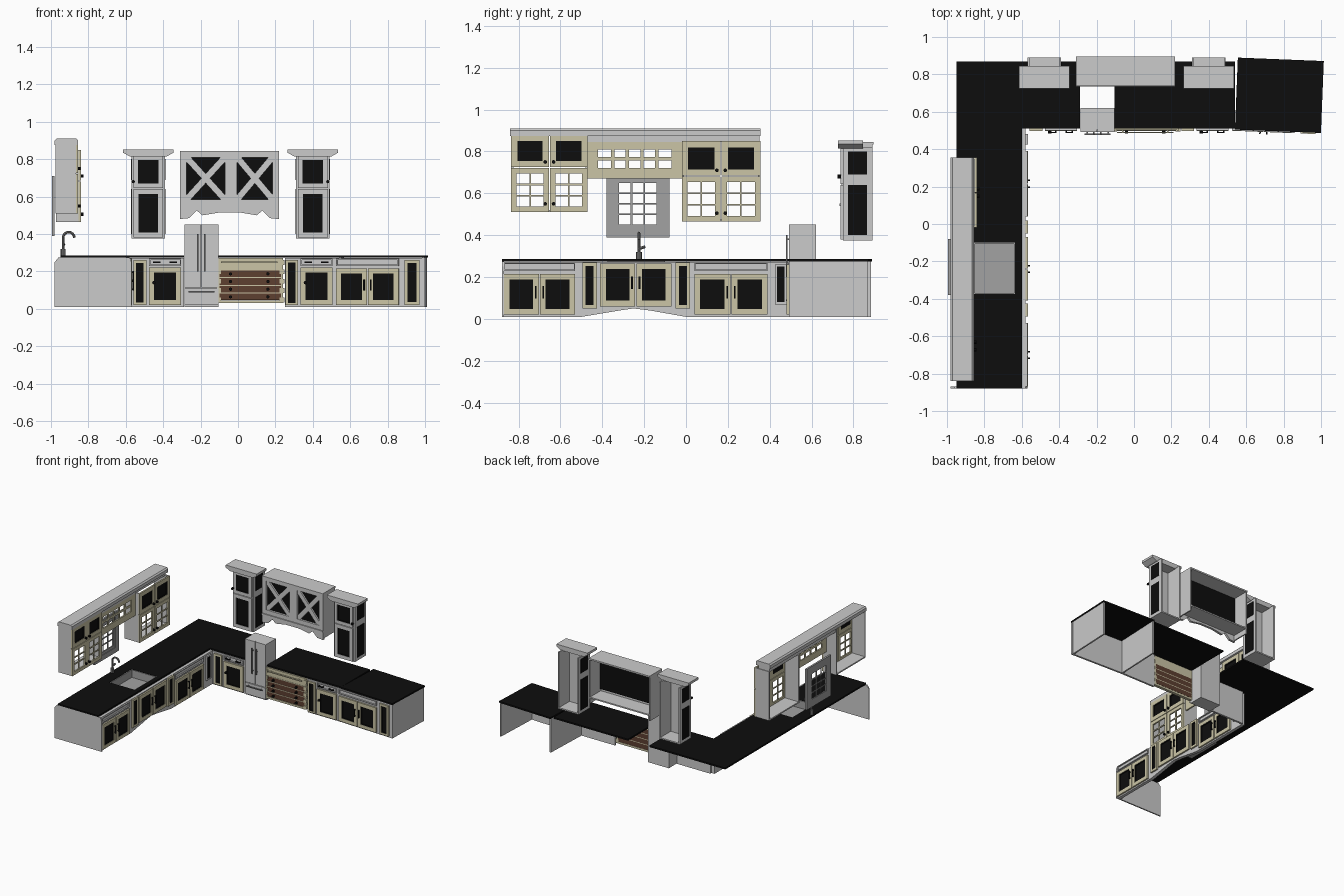
import bpy
import bmesh
from math import sin, cos, pi
from mathutils import Vector, Matrix

default_cube = bpy.data.objects.get("Cube")
if default_cube:
    bpy.data.objects.remove(default_cube, do_unlink=True)

COLOURS = {
    "light_grey": (.6, .6, .6),
    "window_grey": (.36, .36, .36),
    "cream": (.6, .56, .38),
    "black": (.004, .004, .004),
    "wood_brown": (.11, .05, .03),
    "faucet_grey": (.2, .2, .2),
}
materials = {}
for label, rgb in COLOURS.items():
    material = bpy.data.materials.new(label)
    material.use_nodes = True
    material.diffuse_color = (*rgb, 1)
    material.node_tree.nodes["Principled BSDF"].inputs["Base Color"].default_value = (*rgb, 1)
    materials[label] = material

parts = {}


# Walls map (along, outward, up) to world space
def left_wall(face):
    return lambda along, out, up: Vector((face + out, along, up))


def back_wall(face, turn=0):
    pivot = Vector((.54, .51, 0))
    spin = Matrix.Rotation(turn, 3, "Z")
    return lambda along, out, up: pivot + spin @ (Vector((along, face - out, up)) - pivot)


# Extruded outline, gathered into one object per name and colour
def prism(name, colour, wall, outline, inner, outer):
    bm = parts.setdefault((name, colour), bmesh.new())
    back = [bm.verts.new(wall(a, inner, z)) for a, z in outline]
    front = [bm.verts.new(wall(a, outer, z)) for a, z in outline]
    faces = [bm.faces.new(back), bm.faces.new(front)]
    for i in range(len(outline)):
        j = (i + 1) % len(outline)
        faces.append(bm.faces.new((back[i], back[j], front[j], front[i])))
    bmesh.ops.recalc_face_normals(bm, faces=faces)


def box(name, colour, wall, a0, a1, z0, z1, inner, outer):
    prism(name, colour, wall, [(a0, z0), (a1, z0), (a1, z1), (a0, z1)], inner, outer)


def frame(name, colour, wall, a0, a1, z0, z1, rim, inner=0, outer=.012):
    box(name, colour, wall, a0, a0 + rim, z0, z1, inner, outer)
    box(name, colour, wall, a1 - rim, a1, z0, z1, inner, outer)
    box(name, colour, wall, a0 + rim, a1 - rim, z0, z0 + rim, inner, outer)
    box(name, colour, wall, a0 + rim, a1 - rim, z1 - rim, z1, inner, outer)


def door(name, wall, a0, a1, z0, z1, rim=.027, colour="cream"):
    frame(name, colour, wall, a0, a1, z0, z1, rim)
    box(name + "_panel", "black", wall, a0 + rim, a1 - rim, z0 + rim, z1 - rim, 0, .005)
    frame(name + "_bead", "black", wall, a0 + rim, a1 - rim, z0 + rim, z1 - rim, .006, 0, .01)


def grille(name, colour, wall, a0, a1, z0, z1, rim, columns, rows, inner=0, outer=.012, bar=.004):
    frame(name, colour, wall, a0, a1, z0, z1, rim, inner, outer)
    a0, a1, z0, z1 = a0 + rim, a1 - rim, z0 + rim, z1 - rim
    for i in range(1, columns):
        a = a0 + (a1 - a0) * i / columns
        box(name, colour, wall, a - bar, a + bar, z0, z1, inner, outer - .004)
    for i in range(1, rows):
        z = z0 + (z1 - z0) * i / rows
        box(name, colour, wall, a0, a1, z - bar, z + bar, inner, outer - .004)


def knob(wall, a, z):
    ring = [(a + .009 * cos(i * pi / 4), z + .009 * sin(i * pi / 4)) for i in range(8)]
    prism("knobs", "black", wall, ring, .01, .026)


def pull(wall, a, z, length, colour="black", upright=True, start=.008):
    half, thin = length / 2, .004
    w, h = (thin, half) if upright else (half, thin)
    box("pulls", colour, wall, a - w, a + w, z - h, z + h, start + .009, start + .016)
    for s in (-.8, .8):
        ca, cz = (a, z + s * half) if upright else (a + s * half, z)
        box("pulls", colour, wall, ca - thin, ca + thin, cz - thin, cz + thin, start, start + .01)


def drawer(wall, a0, a1):
    frame("drawer_front", "light_grey", wall, a0, a1, .23, .268, .006, 0, .01)


def double_base(wall, a0, a1, z0=.02, z1=.215):
    mid = (a0 + a1) / 2
    door("base_door", wall, a0, mid - .003, z0, z1)
    door("base_door", wall, mid + .003, a1, z0, z1)
    for side in (-.018, .018):
        pull(wall, mid + side, (z0 + z1) / 2 + .01, .06)


# Base fronts
left_base = left_wall(-.58)
back_base = back_wall(.51)
turned_base = back_wall(.51, -.04)
arch = [(-.88, .01), (-.5, .01), (-.32, .04), (-.25, .05), (-.17, .04), (0, .01),
        (.51, .01), (.51, .272), (-.88, .272)]
prism("left_base_front", "light_grey", left_base, arch, -.025, 0)
for a0, a1 in ((-.58, -.29), (.25, .54)):
    box("back_base_front", "light_grey", back_base, a0, a1, .01, .272, -.015, 0)
box("right_base_front", "light_grey", turned_base, .54, 1, .01, .272, -.015, 0)

# Left run doors, drawers and narrow pull-outs
double_base(left_base, -.87, -.53)
double_base(left_base, .04, .39)
double_base(left_base, -.41, -.07, .06, .265)
drawer(left_base, -.87, -.53)
drawer(left_base, .04, .39)
for a0 in (-.495, -.05):
    door("narrow_door", left_base, a0, a0 + .07, .05, .27, .016)
door("narrow_door", left_base, .425, .48, .07, .26, .01, "light_grey")

# Back run doors
door("narrow_door", back_base, -.56, -.49, .02, .26, .015)
door("base_door", back_base, -.475, -.305, .02, .22)
door("narrow_door", back_base, .255, .32, .02, .26, .012)
door("base_door", back_base, .335, .505, .02, .22)
for a0, a1 in ((-.475, -.305), (.335, .505)):
    drawer(back_base, a0, a1)
    for side in (.04, .13):
        pull(back_base, a0 + side, .25, .04, upright=False)
knob(back_base, -.45, .14)
knob(back_base, .36, .14)
double_base(turned_base, .525, .86)
drawer(turned_base, .525, .86)
door("narrow_door", turned_base, .89, .97, .02, .26, .016)

# End panels and partition
front_end = back_wall(-.88)
profile = [(-.98, .01), (-.57, .01), (-.57, .25), (-.58, .275), (-.96, .275), (-.98, .25)]
prism("left_end_panel", "light_grey", front_end, profile, -.01, 0)
for a0 in (.54, .985):
    box("right_cabinet_panel", "light_grey", turned_base, a0, a0 + .012, .01, .275, -.375, 0)

# Worktops around the sink opening and the refrigerator gap
flat = back_wall(0)
for a0, a1, y0, y1 in ((-.95, -.6, -.88, -.375), (-.95, -.6, -.1, .87), (-.95, -.855, -.375, -.1),
                       (-.635, -.6, -.375, -.1), (-.6, -.29, .51, .87), (-.105, .54, .51, .87)):
    box("worktop", "black", flat, a0, a1, .274, .286, -y1, -y0)
box("right_worktop", "black", turned_base, .54, 1, .274, .286, -.38, .005)

# Sink basin and faucet
grid = left_wall(0)
frame("sink_wall", "window_grey", flat, -.855, -.635, .225, .284, .006, .1, .375)
for y0 in (-.375, -.106):
    box("sink_side", "window_grey", grid, y0, y0 + .006, .225, .284, -.855, -.635)
parts.pop(("sink_wall", "window_grey")).free()
for x0 in (-.855, -.641):
    box("sink_side", "window_grey", grid, -.369, -.106, .225, .284, x0, x0 + .006)
box("sink_bottom", "window_grey", grid, -.375, -.1, .22, .225, -.855, -.635)


def tube(name, points, radius):
    curve = bpy.data.curves.new(name, "CURVE")
    curve.dimensions = "3D"
    curve.bevel_depth = radius
    curve.bevel_resolution = 2
    curve.use_fill_caps = True
    spline = curve.splines.new("POLY")
    spline.points.add(len(points) - 1)
    for point, position in zip(spline.points, points):
        point.co = (*position, 1)
    curve.materials.append(materials["faucet_grey"])
    obj = bpy.data.objects.new(name, curve)
    bpy.context.collection.objects.link(obj)
    bpy.ops.object.select_all(action="DESELECT")
    obj.select_set(True)
    bpy.context.view_layer.objects.active = obj
    bpy.ops.object.convert(target="MESH")
    bpy.ops.object.shade_smooth_by_angle()


bend = [(-.905 - .03 * cos(i * pi / 8), -.225, .38 + .03 * sin(i * pi / 8)) for i in range(9)]
tube("faucet_spout", [(-.935, -.225, .28)] + bend, .007)
tube("faucet_base", [(-.935, -.225, .28), (-.935, -.225, .32)], .014)
tube("faucet_handle", [(-.935, -.225, .335), (-.93, -.195, .345)], .007)

# Refrigerator
fridge = back_wall(.505)
box("refrigerator", "light_grey", fridge, -.285, -.105, .01, .45, -.115, 0)
for a0, a1, z0, z1 in ((-.285, -.198, .115, .45), (-.194, -.105, .115, .45), (-.285, -.105, .02, .11)):
    box("refrigerator_door", "light_grey", fridge, a0, a1, z0, z1, 0, .012)
for a in (-.215, -.178):
    pull(fridge, a, .3, .2, "faucet_grey", start=.012)
pull(fridge, -.195, .09, .14, "faucet_grey", False, .012)

# Range with wooden drawers and notched posts
box("range_top_rail", "cream", back_base, -.1, .23, .205, .272, -.01, .008)
box("range_bottom_rail", "cream", back_base, -.1, .23, .03, .045, -.01, .012)
pull(back_base, .06, .25, .3, "cream", False)
for i in range(4):
    z = .046 + i * .041
    box("range_drawer", "wood_brown", back_base, -.1, .23, z, z + .036, -.01, .008)
    box("range_drawer_rail", "cream", back_base, -.1, .23, z + .036, z + .041, -.01, .01)
    for a in (-.04, .16):
        knob(back_base, a, z + .018)
for a in (-.105, .235):
    box("range_post", "cream", back_base, a - .006, a + .006, .03, .272, -.01, .01)
    for i in range(5):
        box("range_post_block", "cream", back_base, a - .014, a + .014, .035 + i * .05, .06 + i * .05, -.01, .015)


# Left wall cupboards: solid doors over glazed doors, open at the back
def cupboard(wall, a0, a1, z0, split, z1, depth):
    for a in (a0, a1 - .01):
        box("cupboard_side", "light_grey", wall, a, a + .01, z0, z1, -depth, 0)
    box("cupboard_floor", "light_grey", wall, a0, a1, z0, z0 + .01, -depth, 0)
    mid = (a0 + a1) / 2
    for left, right in ((a0, mid - .002), (mid + .002, a1)):
        door("cupboard_door", wall, left, right, split, z1, .03)
        grille("glazed_door", "cream", wall, left, right, z0, split - .004, .026, 2, 3)
    for side in (-.02, .02):
        knob(wall, mid + side, z0 + .04)
        knob(wall, mid + side, split + .025)


cupboard(left_wall(-.867), -.835, -.47, .51, .725, .88, .11)
cupboard(left_wall(-.852), -.02, .355, .465, .685, .85, .12)
crown = [(-.98, .875), (-.855, .875), (-.855, .9), (-.865, .91), (-.97, .91), (-.98, .9)]
prism("cupboard_crown", "light_grey", back_wall(0), crown, -.355, .84)
box("crown_underside", "light_grey", grid, -.47, .35, .845, .875, -.97, -.875)

# Glazed valance and window
valance = left_wall(-.89)
grille("valance", "cream", valance, -.47, -.02, .67, .86, .05, 5, 2, 0, .012, .008)
window = left_wall(-.995)
frame("window_casing", "window_grey", window, -.38, -.08, .39, .71, .04, 0, .015)
grille("window_sash", "window_grey", window, -.34, -.12, .43, .67, .02, 3, 4, 0, .01)

# Back wall towers, open at the back
tower = back_wall(.75)
for a0, knob_side in ((-.57, .01), (.31, .17)):
    a1, mid = a0 + .18, a0 + .09
    box("tower_front", "light_grey", tower, a0, a1, .375, .82, -.01, 0)
    box("tower_floor", "light_grey", tower, a0, a1, .375, .385, -.14, 0)
    for a, outer in ((a0, a0 - .003), (a1 - .01, a1)):
        box("tower_side", "light_grey", tower, a, a + .01, .375, .82, -.14, 0)
        for z0, z1 in ((.4, .64), (.69, .8)):
            box("tower_side_panel", "black", tower, outer, outer + .003, z0, z1, -.115, -.025)
    door("tower_door", tower, a0 + .01, a1 - .01, .38, .64, .027, "light_grey")
    door("tower_door", tower, a0 + .01, a1 - .01, .645, .82, .025, "light_grey")
    knob(tower, a0 + knob_side, .68)
    cornice = [(mid - .1, .815), (mid + .1, .815), (mid + .135, .835), (mid + .135, .853),
               (mid - .135, .853), (mid - .135, .835)]
    prism("tower_cornice", "light_grey", tower, cornice, -.095, .025)

# Range hood with crossed panels and an arched mantel
hood = back_wall(.75)
box("hood_back_panel", "black", hood, -.3, .21, .56, .83, -.02, -.008)
box("hood_top", "light_grey", hood, -.31, .22, .833, .845, -.145, .012)
box("hood_shelf", "light_grey", hood, -.3, .21, .53, .54, -.14, 0)
for a in (-.31, .21):
    box("hood_side", "light_grey", hood, a, a + .01, .49, .845, -.14, 0)
for a0, a1 in ((-.31, -.035), (-.04, .22)):
    frame("hood_frame", "light_grey", hood, a0, a1, .55, .845, .035, -.008, .008)
    a0, a1 = a0 + .03, a1 - .03
    for left, right in ((a0, a1), (a1, a0)):
        step = .024 if right > left else -.024
        prism("hood_cross", "light_grey", hood, [(left, .58), (left + step, .58), (right, .79), (right, .815),
                                                 (right - step, .815), (left, .605)], -.008, .005)
mantel = [(-.31, .48), (-.26, .485), (-.22, .525), (-.19, .5), (-.1, .515), (.01, .515), (.1, .5),
          (.13, .525), (.17, .485), (.22, .48), (.22, .55), (-.31, .55)]
prism("hood_mantel", "light_grey", hood, mantel, -.008, .01)
box("hood_ledge", "light_grey", hood, -.31, .22, .54, .552, -.008, .016)

# Turn every gathered part into an object
for (name, colour), bm in parts.items():
    mesh = bpy.data.meshes.new(name)
    bm.to_mesh(mesh)
    bm.free()
    mesh.materials.append(materials[colour])
    bpy.context.collection.objects.link(bpy.data.objects.new(name, mesh))
